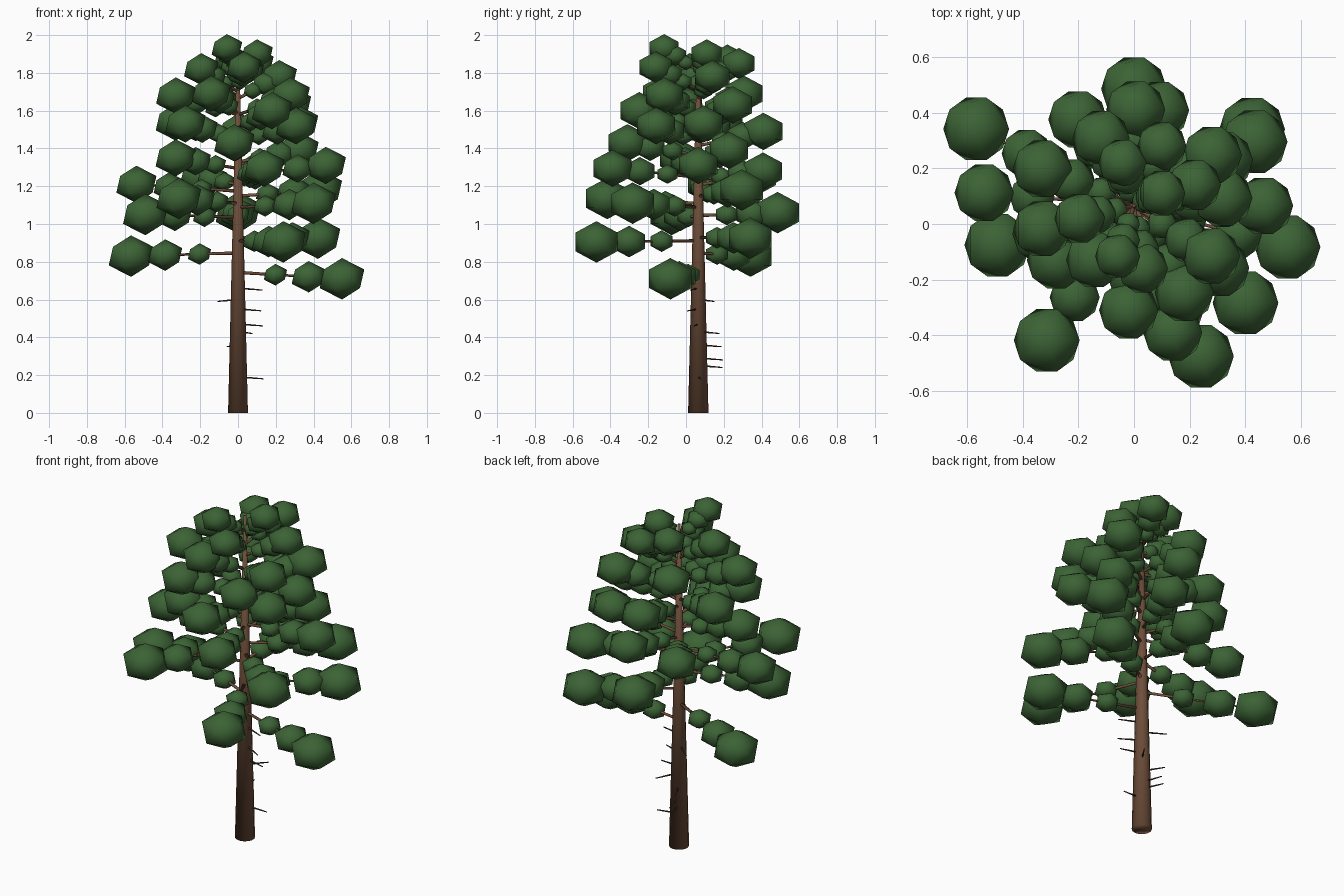
import bpy, bmesh
from math import cos, sin, radians
from mathutils import Vector, Matrix

if "Cube" in bpy.data.objects:
    bpy.data.objects.remove(bpy.data.objects["Cube"])

Y0 = 0.065  # trunk sits slightly behind centre


def material(name, color):
    m = bpy.data.materials.new(name)
    m.diffuse_color = (*color, 1)
    m.use_nodes = True
    m.node_tree.nodes["Principled BSDF"].inputs["Base Color"].default_value = m.diffuse_color
    return m


bark = material("bark", (0.16, 0.078, 0.043))
needles = material("needles", (0.045, 0.125, 0.036))
deadwood = material("deadwood", (0.07, 0.045, 0.03))


def around(angle, reach, z):
    # point at a distance from the trunk axis
    a = radians(angle)
    return Vector((reach * cos(a), Y0 + reach * sin(a), z))


def add_rod(bm, a, b, r1, r2, sides):
    d = b - a
    m = Matrix.Translation((a + b) / 2) @ d.to_track_quat('Z', 'Y').to_matrix().to_4x4()
    bmesh.ops.create_cone(bm, cap_ends=True, segments=sides, radius1=r1, radius2=r2,
                          depth=d.length, matrix=m)


def add_clump(bm, p, r):
    # squashed icosahedron, r is its widest horizontal radius
    scale = Matrix.Diagonal((r * 1.118, r * 1.118, r * 0.93, 1))
    bmesh.ops.create_icosphere(bm, subdivisions=1, radius=1,
                               matrix=Matrix.Translation(p) @ scale)


def add_branch(angle, reach, z):
    # bough rising more steeply near the top, clumps growing towards its tip
    rise = min(0.14 * (z - 0.95), 0.12)
    r = 0.118 - 0.012 * (z > 1.2) - 0.09 * max(0, z - 1.65)
    root, tip = around(0, 0, z - rise), around(angle, reach, z)
    add_rod(wood, root, tip, 0.009, 0.004, 6)
    for t, k in ((0.36, 0.52), (0.68, 0.76), (1, 1)):
        add_clump(leaf, root.lerp(tip, t), r * k)


def finish(bm, name, mat):
    for f in bm.faces:
        f.smooth = True
    me = bpy.data.meshes.new(name)
    bm.to_mesh(me)
    bm.free()
    me.materials.append(mat)
    bpy.context.collection.objects.link(bpy.data.objects.new(name, me))


# Trunk
bm = bmesh.new()
add_rod(bm, around(0, 0, 0), around(0, 0, 1.9), 0.054, 0.007, 14)
finish(bm, "trunk", bark)

# Lower irregular whorls: angle, reach, tip height
wood, leaf = bmesh.new(), bmesh.new()
lower = [
    (345, .57, .71), (154, .63, .83), (294, .59, .905), (33, .505, .925),
    (196, .51, 1.05), (90, .42, 1.06), (319, .53, 1.11), (237, .575, 1.135),
    (28, .49, 1.18), (175, .54, 1.21),
    (123, .37, 1.25), (75, .355, 1.28), (287, .475, 1.295), (0, .465, 1.31), (197, .345, 1.35),
    (27, .36, 1.39), (267, .375, 1.43), (89, .345, 1.49), (324, .38, 1.52),
    (215, .34, 1.53), (158, .355, 1.54),
]
# Upper whorls, closing into the crown
upper = [
    (5, .32, 1.53), (300, .36, 1.6), (33, .335, 1.63), (327, .33, 1.68),
    (194, .34, 1.68), (116, .27, 1.69), (234, .24, 1.69),
    (19, .23, 1.78), (193, .2, 1.82), (278, .227, 1.83), (65, .237, 1.85),
    (105, .16, 1.87), (252, .19, 1.93), (24, .11, 1.9),
]
for b in lower + upper:
    add_branch(*b)
finish(wood, "branches", bark)
finish(leaf, "foliage", needles)

# Dead stubs on the lower trunk: angle and height
bm = bmesh.new()
for a, z in ((5, .19), (108, .25), (103, .29), (116, .36), (56, .43),
             (350, .47), (335, .55), (142, .6), (342, .66)):
    add_rod(bm, around(0, 0, z), around(a, 0.135, z - 0.01), 0.006, 0.003, 5)
finish(bm, "dead_stubs", deadwood)
